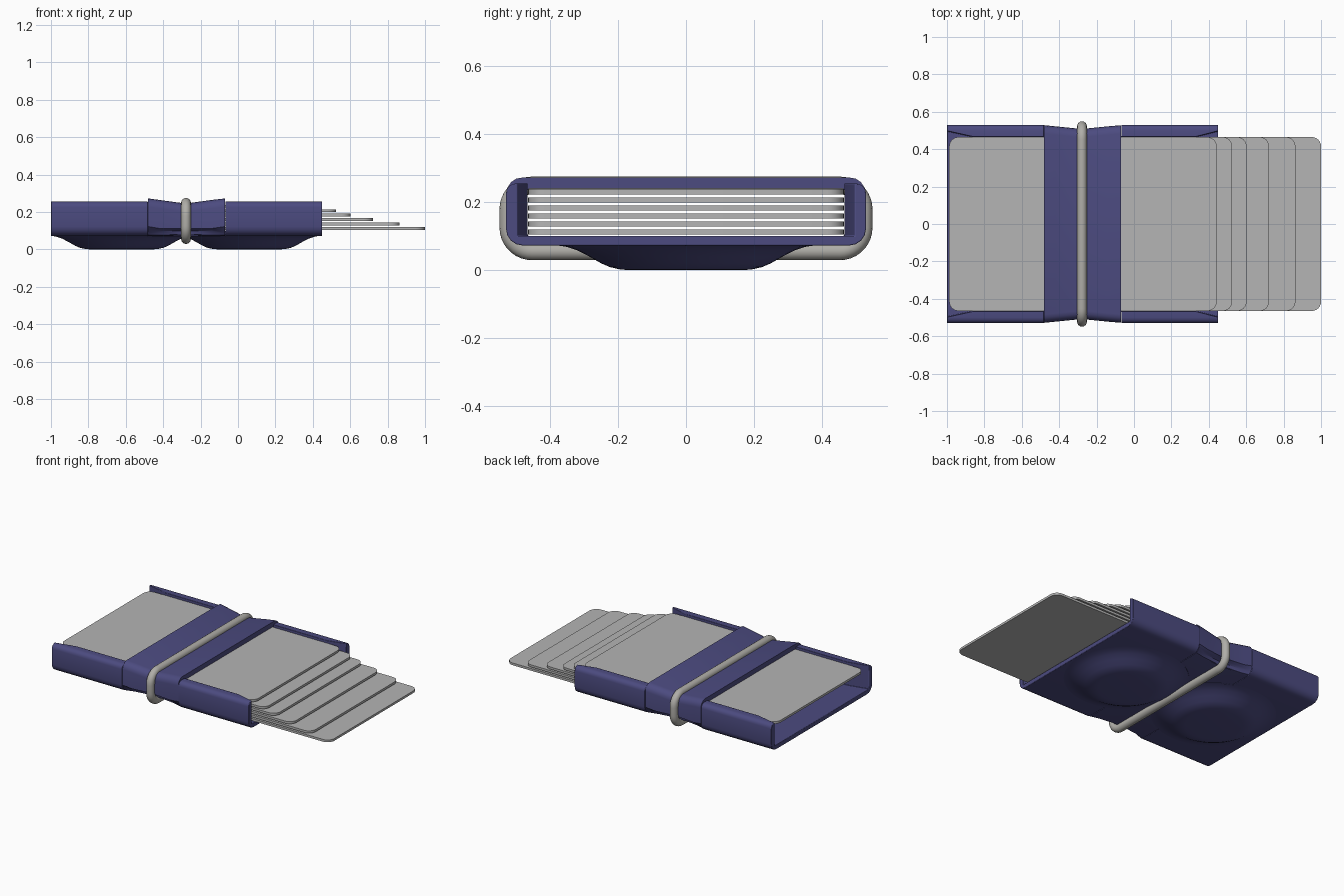
import bpy, bmesh, math
from math import sin, cos, pi

if "Cube" in bpy.data.objects:
    bpy.data.objects.remove(bpy.data.objects["Cube"])


def material(name, rgb):
    m = bpy.data.materials.new(name)
    m.diffuse_color = (*rgb, 1)
    m.use_nodes = True
    m.node_tree.nodes["Principled BSDF"].inputs["Base Color"].default_value = m.diffuse_color
    return m


PURPLE = material("deep purple plastic", (0.072, 0.070, 0.215))
GREY = material("card grey", (0.46, 0.46, 0.46))
BAND = material("band grey", (0.43, 0.42, 0.39))


def finish(name, bm, mat, angle=35, bevel=0):
    bmesh.ops.remove_doubles(bm, verts=bm.verts, dist=1e-5)
    bmesh.ops.recalc_face_normals(bm, faces=bm.faces)
    me = bpy.data.meshes.new(name)
    bm.to_mesh(me)
    bm.free()
    me.materials.append(mat)
    ob = bpy.data.objects.new(name, me)
    bpy.context.collection.objects.link(ob)
    bpy.ops.object.select_all(action='DESELECT')
    ob.select_set(True)
    bpy.context.view_layer.objects.active = ob
    bpy.ops.object.shade_smooth_by_angle(angle=math.radians(angle))
    if bevel:
        b = ob.modifiers.new("soft edges", 'BEVEL')
        b.width, b.segments, b.limit_method = bevel, 2, 'ANGLE'
        b.angle_limit = math.radians(50)
    return ob


def loft(loops, cyclic=False):
    """Skin closed loops of 3D points; cap the ends or join last to first."""
    bm = bmesh.new()
    rows = [[bm.verts.new(p) for p in lp] for lp in loops]
    n = len(rows[0])
    for i in range(len(rows) if cyclic else len(rows) - 1):
        a, b = rows[i], rows[(i + 1) % len(rows)]
        for j in range(n):
            k = (j + 1) % n
            bm.faces.new((a[j], a[k], b[k], b[j]))
    if not cyclic:
        bm.faces.new(rows[0])
        bm.faces.new(rows[-1])
    return bm


def arc(cx, cz, r, a0, a1, n=5):
    return [(cx + r * cos(math.radians(a0 + (a1 - a0) * i / (n - 1))),
             cz + r * sin(math.radians(a0 + (a1 - a0) * i / (n - 1)))) for i in range(n)]


def mirrored(half, x):
    """Half profile from centre bottom to centre top -> full loop at x."""
    full = half + [(-y, z) for y, z in reversed(half[1:-1])]
    return [(x, y, z) for y, z in full]


# Tray ends: U-shaped channels whose walls thin out at the open end
def channel(x, inner):
    half = ([(0, .072)] + arc(.48, .122, .05, -90, 0) + arc(.50, .225, .03, 0, 90)
            + [(inner, .255), (inner, .10), (0, .10)])
    return mirrored(half, x)


for name, secs in (("tray_left", [(-1, .497), (-.86, .466), (-.482, .466)]),
                   ("tray_right", [(-.068, .466), (.33, .466), (.45, .497)])):
    finish(name, loft([channel(*s) for s in secs]), PURPLE, bevel=.005)

# Waisted sleeve joining both ends, with a notch low on each side
def sleeve_outer(x, w, top, zb, notch):
    low = ([(w - .05, zb), (w - .04, zb + .003), (w - .035, .098), (w - .02, .105), (w, .112)]
           if notch else arc(w - .05, zb + .05, .05, -90, 0))
    return mirrored([(0, zb)] + low + arc(w - .045, top - .045, .045, 0, 90) + [(0, top)], x)


def sleeve_inner(x):
    return mirrored([(0, .10)] + arc(.46, .106, .006, -90, 0)
                    + arc(.46, .234, .006, 0, 90) + [(0, .24)], x)


outer = [(-.48, .528, .272, .072, False), (-.42, .522, .264, .074, True),
         (-.31, .511, .249, .076, True), (-.25, .511, .249, .076, True),
         (-.14, .522, .264, .074, True), (-.07, .528, .272, .072, False)]
rings = [sleeve_outer(*s) for s in outer] + [sleeve_inner(s[0]) for s in reversed(outer)]
finish("sleeve", loft(rings, cyclic=True), PURPLE)

# Floor strip closing the seams beneath the sleeve
bm = bmesh.new()
bmesh.ops.create_cube(bm, size=1)
for v in bm.verts:
    v.co = (-.275 + v.co.x * .45, v.co.y * .94, .087 + v.co.z * .022)
finish("floor_seam", bm, PURPLE)

# Two round raised feet underneath
foot = [(.375, .085), (.375, .072), (.35, .068), (.32, .058), (.285, .04),
        (.25, .02), (.225, .009), (.195, .002), (.17, 0)]
for name, cx in (("foot_left", -.622), ("foot_right", .06)):
    loops = [[(cx + r * cos(2 * pi * i / 64), r * sin(2 * pi * i / 64), z)
              for i in range(64)] for r, z in foot]
    finish(name, loft(loops), PURPLE)

# Fanned stack of cards, the lowest pushed out furthest
LENGTH, HALF, R, THICK = 1.43, .465, .05, .015
for i, end in enumerate((1.0, .863, .722, .602, .525, .442)):
    x0, x1 = end - LENGTH, end
    outline = (arc(x1 - R, HALF - R, R, 0, 90, 7) + arc(x0 + R, HALF - R, R, 90, 180, 7)
               + arc(x0 + R, R - HALF, R, 180, 270, 7) + arc(x1 - R, R - HALF, R, 270, 360, 7))
    z = .104 + i * .0238
    finish(f"card_{i + 1}", loft([[(x, y, h) for x, y in outline] for h in (z, z + THICK)]), GREY)

# Elastic band: rounded rectangle with a round section
T = .026
loops = []
for k in range(16):
    c, s = T * cos(2 * pi * k / 16), T * sin(2 * pi * k / 16)
    w, lo, hi, r = .523 + c, .055 - c, .249 + c, .07 + c
    loops.append(mirrored([(0, lo)] + arc(w - r, lo + r, r, -90, 0, 10)
                          + arc(w - r, hi - r, r, 0, 90, 10) + [(0, hi)], -.278 + s))
finish("elastic_band", loft(loops, cyclic=True), BAND, angle=60)
